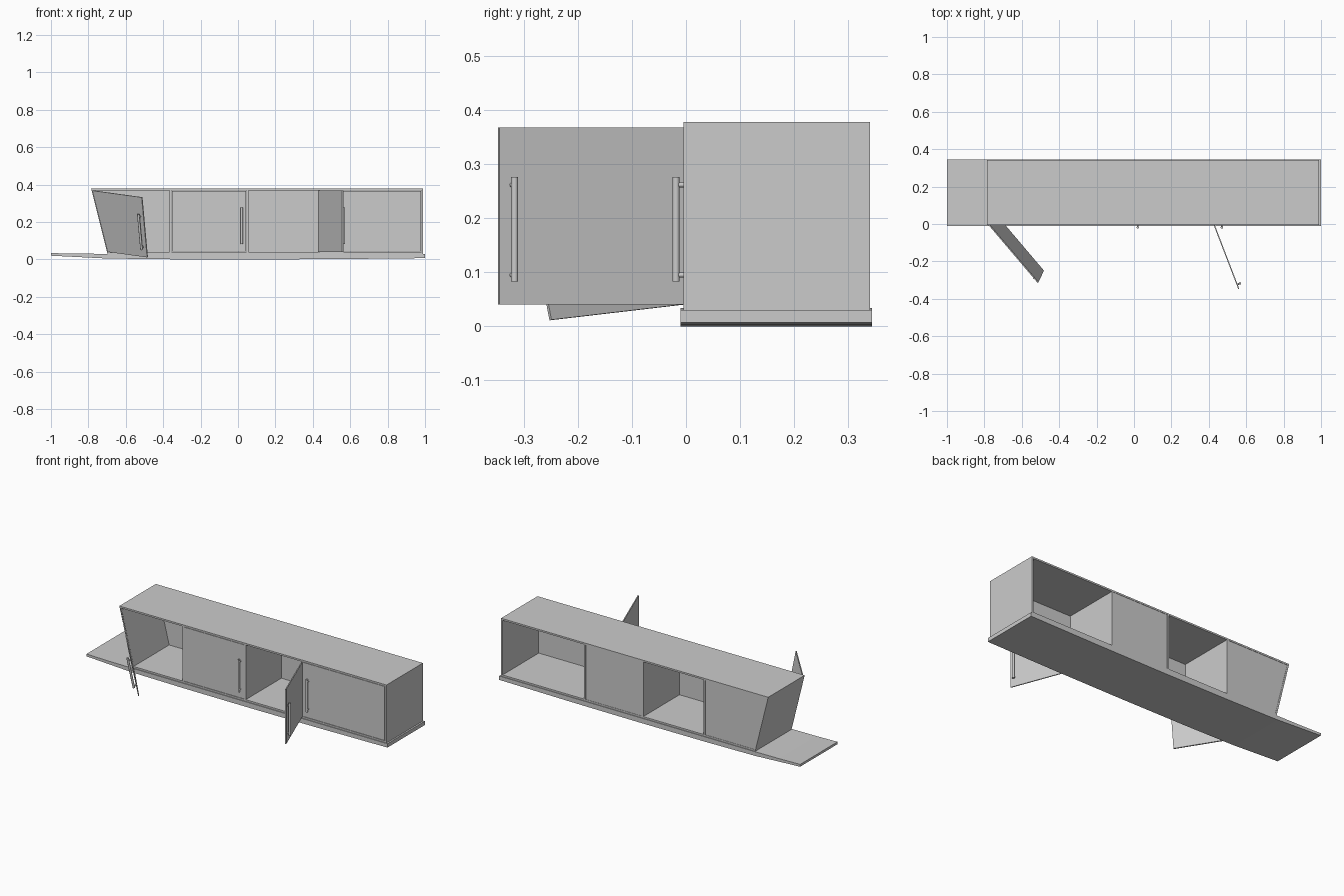
import bpy, bmesh
from math import radians
from mathutils import Matrix, Vector

if "Cube" in bpy.data.objects:
    bpy.data.objects.remove(bpy.data.objects["Cube"])

Y0, Y1 = -0.005, 0.341      # cabinet front and back
ZB, ZT = 0.03, 0.378        # cabinet bottom and top
T = 0.01                    # panel thickness


def finish(bm, name):
    bmesh.ops.recalc_face_normals(bm, faces=bm.faces)
    me = bpy.data.meshes.new(name)
    bm.to_mesh(me)
    bm.free()
    ob = bpy.data.objects.new(name, me)
    bpy.context.collection.objects.link(ob)
    return ob


def prism(name, profile, y0, y1):
    """Extrude an xz outline along y."""
    bm = bmesh.new()
    face = bm.faces.new([bm.verts.new((x, y0, z)) for x, z in profile])
    ext = bmesh.ops.extrude_face_region(bm, geom=[face])
    verts = [v for v in ext["geom"] if isinstance(v, bmesh.types.BMVert)]
    bmesh.ops.translate(bm, verts=verts, vec=(0, y1 - y0, 0))
    return finish(bm, name)


def box(name, x0, x1, y0, y1, z0, z1):
    return prism(name, [(x0, z0), (x1, z0), (x1, z1), (x0, z1)], y0, y1)


def rod(bm, a, b, r):
    a, b = Vector(a), Vector(b)
    rot = (b - a).to_track_quat('Z', 'Y').to_matrix().to_4x4()
    bmesh.ops.create_cone(bm, cap_ends=True, segments=16, radius1=r, radius2=r,
                          depth=(b - a).length,
                          matrix=Matrix.Translation((a + b) / 2) @ rot)


def handle(name, x):
    """Vertical bar on two short posts, in front of a closed door."""
    bm = bmesh.new()
    yb = Y0 - 0.0135
    rod(bm, (x, yb, 0.083), (x, yb, 0.277), 0.0065)
    for z in (0.095, 0.262):
        rod(bm, (x, Y0 + 0.001, z), (x, yb, z), 0.0045)
    ob = finish(bm, name)
    for p in ob.data.polygons:
        p.use_smooth = len(p.vertices) == 4
    return ob


def swing(objs, pivot, axis, degrees):
    p = Matrix.Translation(pivot)
    m = p @ Matrix.Rotation(radians(degrees), 4, Vector(axis)) @ p.inverted()
    for ob in objs:
        ob.data.transform(m)


def left_x(z):
    """Outer x of the slanted left side at height z."""
    return -0.698 + (z - ZB) * (-0.785 + 0.698) / (ZT - ZB)


# base board with a gently bowed underside and long left overhang
prism("base_board", [(-1, 0.02), (-0.7, 0.005), (-0.36, 0.001), (0.1, 0), (0.54, 0.002),
                     (1, 0.007), (1, 0.03), (-0.7, 0.03), (-0.86, 0.031), (-1, 0.034)],
      -0.01, 0.345)

# cabinet shell
prism("bottom_panel", [(left_x(ZB), ZB), (0.99, ZB), (0.99, ZB + T),
                       (left_x(ZB + T), ZB + T)], Y0, Y1)
prism("top_panel", [(left_x(ZT - T), ZT - T), (0.99, ZT - T), (0.99, ZT),
                    (left_x(ZT), ZT)], Y0, Y1)
zi0, zi1 = ZB + T, ZT - T
prism("slanted_left_side", [(left_x(zi0), zi0), (left_x(zi0) + T, zi0),
                            (left_x(zi1) + T, zi1), (left_x(zi1), zi1)], Y0, Y1)
box("right_side", 0.98, 0.99, Y0, Y1, zi0, zi1)
for i, x in enumerate((-0.361, 0.05, 0.433)):
    box(f"divider_{i + 1}", x - T / 2, x + T / 2, Y0, Y1, zi0, zi1)

# back panels behind the two open doors
slant = [(left_x(zi0) + T, zi0), (-0.366, zi0), (-0.366, zi1), (left_x(zi1) + T, zi1)]
prism("back_panel_left", slant, Y1 - 0.008, Y1 - 0.002)
box("back_panel_right", 0.055, 0.428, Y1 - 0.008, Y1 - 0.002, zi0, zi1)

# closed doors
YD = Y0 + 0.006
box("door_2", -0.354, 0.043, Y0, YD, zi0 + 0.002, zi1 - 0.002)
handle("handle_2", 0.02)
box("door_4", 0.44, 0.978, Y0, YD, zi0 + 0.002, zi1 - 0.002)
handle("handle_4", 0.47)

# slanted door, swung open about its tilted hinge edge
lo = Vector((left_x(zi0) + 0.004, Y0, zi0))
hi = Vector((left_x(zi1) + 0.004, Y0, zi1))
door = prism("door_1", [(lo.x, lo.z), (-0.37, zi0), (-0.37, zi1), (hi.x, hi.z)], Y0, YD)
swing([door, handle("handle_1", -0.395)], lo, (hi - lo).normalized(), -51.5)

# third door, swung wide on its right edge
door = box("door_3", 0.067, 0.432, Y0, YD, zi0, zi1)
swing([door, handle("handle_3", 0.092)], (0.432, Y0, 0), (0, 0, 1), 111)
